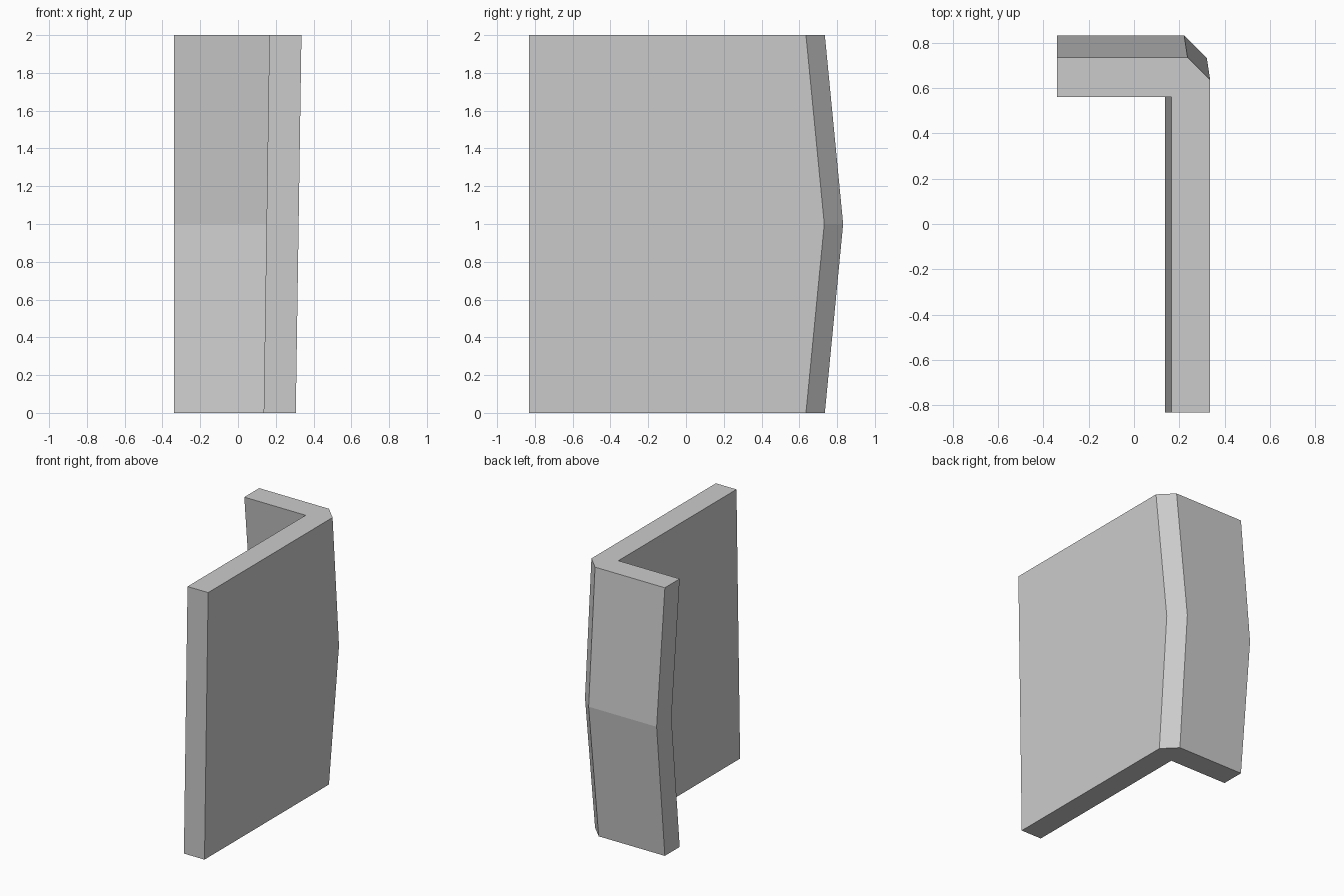
import bpy
import bmesh

cube = bpy.data.objects.get("Cube")
if cube:
    bpy.data.objects.remove(cube)

# Plain grey finish
grey = bpy.data.materials.new("light_grey")
grey.use_nodes = True
colour = (0.6, 0.6, 0.6, 1)
grey.diffuse_color = colour
grey.node_tree.nodes["Principled BSDF"].inputs["Base Color"].default_value = colour

LEFT, FRONT = -0.34, -0.832
THICK = 0.17      # wall and flange thickness
CHAMFER = 0.1     # cut on the outer corner


def section(outer, back):
    """L-shaped outline for a given outer wall x and flange back y."""
    inner, inside = outer - THICK, back - THICK - 0.005
    return [(inner, FRONT), (outer, FRONT), (outer, back - CHAMFER),
            (outer - CHAMFER, back), (LEFT, back), (LEFT, inside),
            (inner, inside)]


# Leaning side wall with a flange bent outward at mid height
bm = bmesh.new()
rings = []
for z, outer, back in ((0, 0.306, 0.735), (1, 0.321, 0.832), (2, 0.336, 0.735)):
    rings.append([bm.verts.new((x, y, z)) for x, y in section(outer, back)])

for low, high in zip(rings, rings[1:]):
    for i in range(len(low)):
        j = (i + 1) % len(low)
        bm.faces.new((low[i], low[j], high[j], high[i]))
bm.faces.new(rings[0][::-1])
bm.faces.new(rings[-1])
bmesh.ops.recalc_face_normals(bm, faces=bm.faces[:])

mesh = bpy.data.meshes.new("angled_bracket")
bm.to_mesh(mesh)
bm.free()
mesh.materials.append(grey)
bracket = bpy.data.objects.new("angled_bracket", mesh)
bpy.context.collection.objects.link(bracket)
